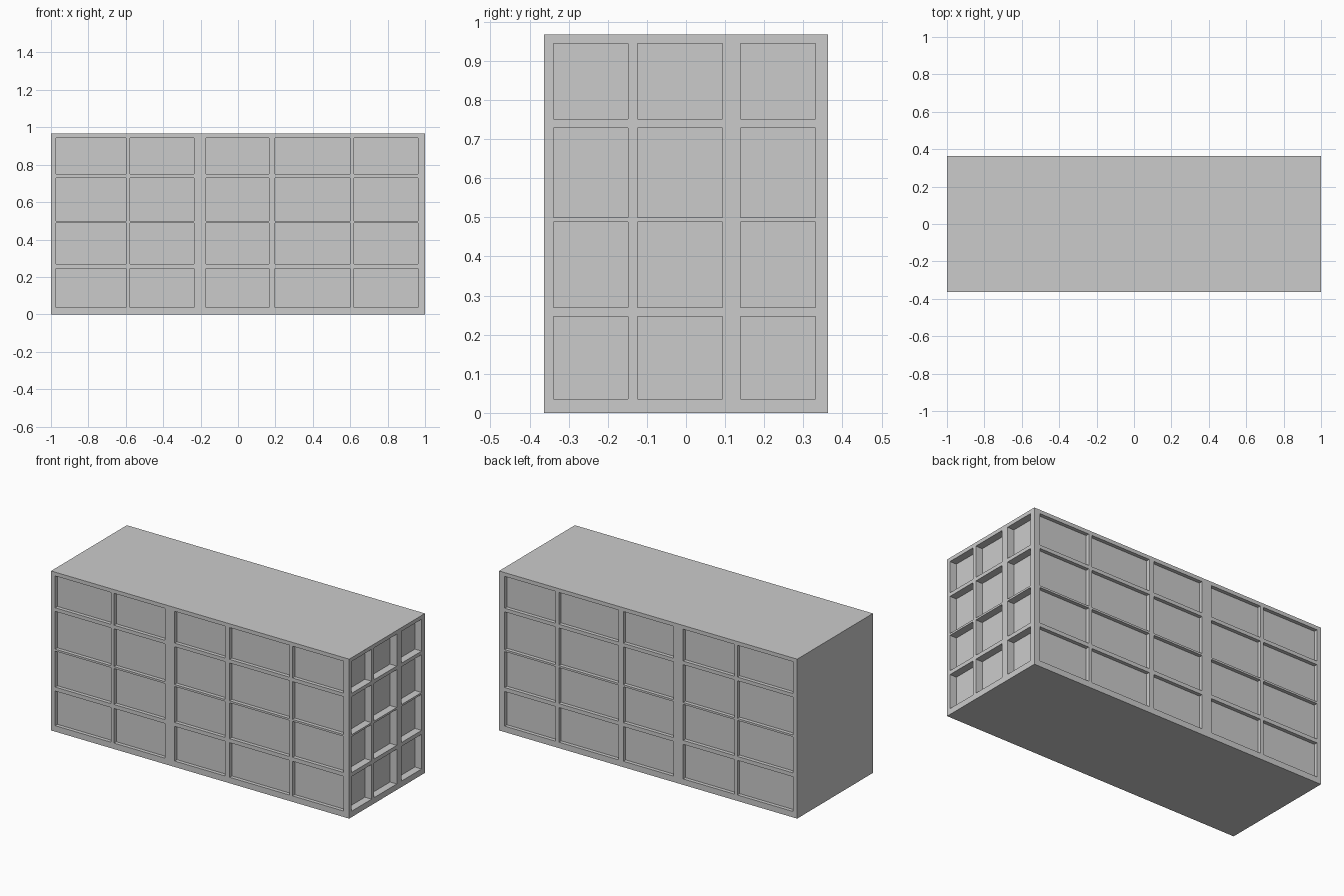
import bpy, bmesh
from mathutils import Vector

if "Cube" in bpy.data.objects:
    bpy.data.objects.remove(bpy.data.objects["Cube"])

X, Y, H = 1.0, 0.363, 0.967      # half length, half depth, height
COLS = [(-0.973, -0.599), (-0.578, -0.235), (-0.171, 0.166), (0.198, 0.599), (0.62, 0.962)]
ENDS = [(-0.339, -0.148), (-0.124, 0.093), (0.139, 0.331)]
ROWS = [(0.036, 0.246), (0.27, 0.488), (0.5, 0.729), (0.751, 0.944)]
Z = Vector((0, 0, 1))


def finish(name, bm):
    bmesh.ops.remove_doubles(bm, verts=bm.verts, dist=1e-5)
    me = bpy.data.meshes.new(name)
    bm.to_mesh(me)
    bm.free()
    ob = bpy.data.objects.new(name, me)
    bpy.context.collection.objects.link(ob)


def panel(name, base, u, half, cols, rows, depth):
    """Wall with recessed rectangular panels; u runs along it, z up, u x z outward."""
    bm = bmesh.new()
    n = u.cross(Z)

    def quad(*pts):
        bm.faces.new([bm.verts.new(base + u * a + Z * b - n * d) for a, b, d in pts])

    us = sorted({-half, half, *(c for pair in cols for c in pair)})
    vs = sorted({0, H, *(r for pair in rows for r in pair)})
    for a, b in zip(us, us[1:]):
        for c, d in zip(vs, vs[1:]):
            ring = [(a, c), (b, c), (b, d), (a, d)]
            inset = depth if (a, b) in cols and (c, d) in rows else 0
            quad(*[(p, q, inset) for p, q in ring])
            if inset:
                for p, q in zip(ring, ring[1:] + ring[:1]):
                    quad((*p, 0), (*q, 0), (*q, inset), (*p, inset))
    finish(name, bm)


# Long walls with shallow panels (the back shares the front's x layout)
panel("front_wall", Vector((0, -Y, 0)), Vector((1, 0, 0)), X, COLS, ROWS, 0.022)
mirrored = [(-b, -a) for a, b in COLS]
panel("back_wall", Vector((0, Y, 0)), Vector((-1, 0, 0)), X, mirrored, ROWS, 0.022)
# Right end with deeper panels, left end plain
panel("right_wall", Vector((X, 0, 0)), Vector((0, 1, 0)), Y, ENDS, ROWS, 0.045)
panel("left_wall", Vector((-X, 0, 0)), Vector((0, -1, 0)), Y, [], [], 0)

# Flat roof and floor
for name, z, s in (("roof", H, 1), ("floor", 0, -1)):
    bm = bmesh.new()
    bm.faces.new([bm.verts.new((x * X, y * Y * s, z))
                  for x, y in ((-1, -1), (1, -1), (1, 1), (-1, 1))])
    finish(name, bm)
